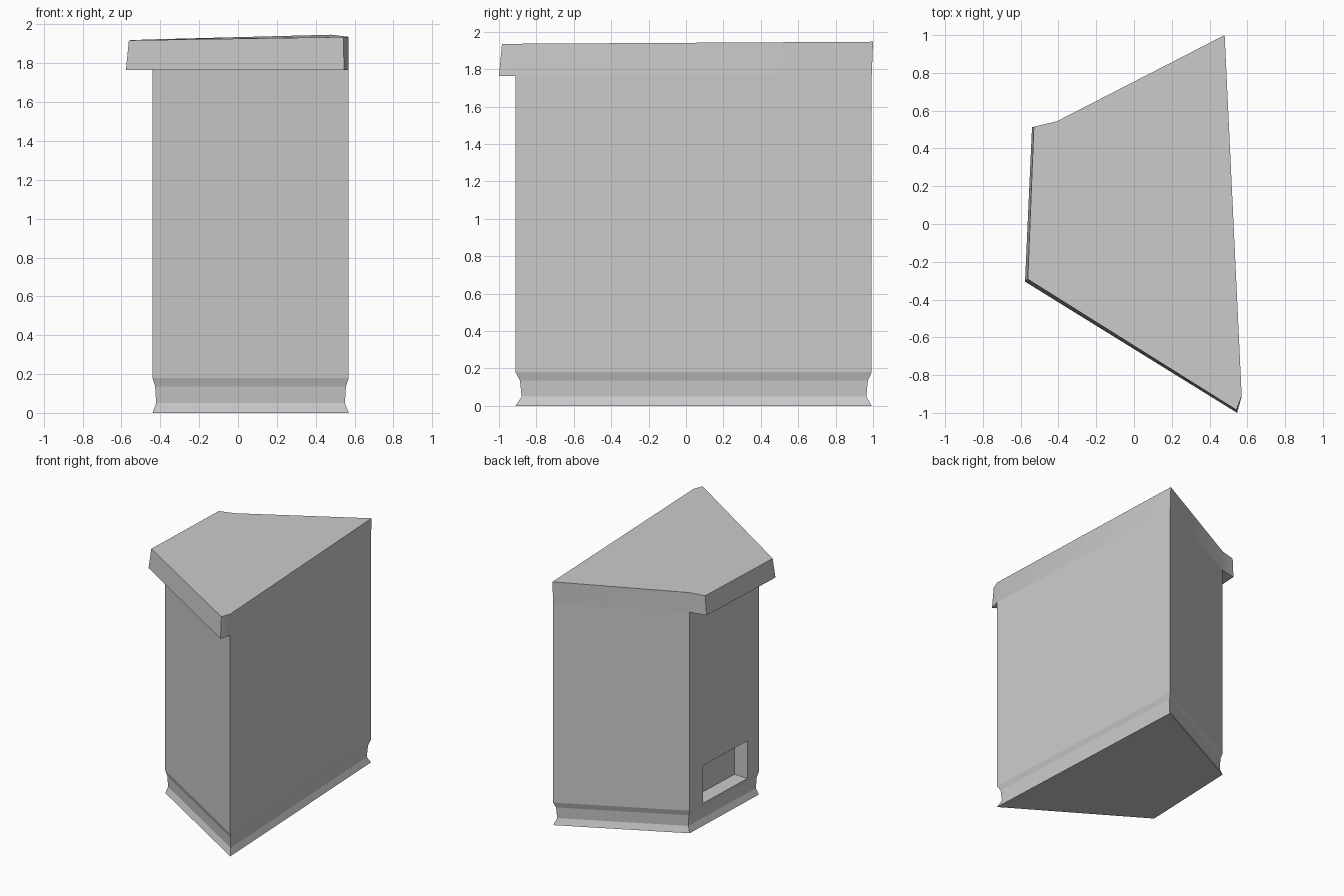
import bpy, bmesh
from mathutils import Vector

if "Cube" in bpy.data.objects:
    bpy.data.objects.remove(bpy.data.objects["Cube"])

# Plan corners, counter-clockwise: front left, front right, back right, back left
PLAN = [Vector(p) for p in ((-0.44, -0.29), (0.57, -0.912), (0.48, 0.993), (-0.41, 0.54))]
EAVE = 1.765


def inset(plan, d):
    """Mitred inward offset of a counter-clockwise outline."""
    out = []
    for i, p in enumerate(plan):
        a = (p - plan[i - 1]).normalized()
        b = (plan[(i + 1) % len(plan)] - p).normalized()
        n1, n2 = Vector((-a.y, a.x)), Vector((-b.y, b.x))
        out.append(p + (n1 + n2) * d / (1 + n1.dot(n2)))
    return out


def ring(bm, plan, z):
    return [bm.verts.new((p[0], p[1], z)) for p in plan]


def skin(bm, low, high):
    n = len(low)
    for i in range(n):
        j = (i + 1) % n
        bm.faces.new((low[i], low[j], high[j], high[i]))


def finish(bm, name):
    bmesh.ops.remove_doubles(bm, verts=bm.verts, dist=1e-4)
    bm.normal_update()
    mesh = bpy.data.meshes.new(name)
    bm.to_mesh(mesh)
    bm.free()
    ob = bpy.data.objects.new(name, mesh)
    bpy.context.collection.objects.link(ob)
    return ob


# Plinth: flared foot and grooved band
bm = bmesh.new()
rings = [ring(bm, inset(PLAN, d), z)
         for z, d in ((0, 0), (0.05, 0.018), (0.137, 0.013), (0.18, 0))]
for low, high in zip(rings, rings[1:]):
    skin(bm, low, high)
bm.faces.new(rings[0][::-1])
finish(bm, "plinth")

# Walls: front, right and back as plain panels, left with a recessed niche
bm = bmesh.new()
low, high = ring(bm, PLAN, 0.18), ring(bm, PLAN, EAVE)
for i in range(3):
    bm.faces.new((low[i], low[i + 1], high[i + 1], high[i]))

start, end = PLAN[3], PLAN[0]
along = (end - start).normalized()
inward = Vector((-along.y, along.x))


def wall_point(t, z, depth=0.0):
    p = start.lerp(end, t) + inward * depth
    return bm.verts.new((p.x, p.y, z))


def panel(*corners):
    bm.faces.new([wall_point(*c) for c in corners])


ts, zs = (0, 0.197, 0.836, 1), (0.18, 0.48, EAVE)
for i in range(3):
    for j in range(2):
        if (i, j) != (1, 0):
            panel((ts[i], zs[j]), (ts[i + 1], zs[j]), (ts[i + 1], zs[j + 1]), (ts[i], zs[j + 1]))
# Niche sides and back
hole = [(ts[1], zs[0]), (ts[2], zs[0]), (ts[2], zs[1]), (ts[1], zs[1])]
DEPTH = 0.117
for i in range(4):
    a, b = hole[i], hole[(i + 1) % 4]
    panel(a, b, (*b, DEPTH), (*a, DEPTH))
panel(*[(*c, DEPTH) for c in hole])
finish(bm, "walls")

# Roof slab: flush at right and back, overhanging at front and left
bm = bmesh.new()
under = ring(bm, [(-0.577, -0.305), (0.546, -1.0), PLAN[1], PLAN[2], PLAN[3], (-0.54, 0.512)], EAVE)
top = [bm.verts.new(c) for c in (
    (-0.562, -0.292, 1.918), (0.542, -0.984, 1.935), (0.57, -0.91, 1.936),
    (0.48, 1.0, 1.947), (-0.41, 0.543, 1.924), (-0.53, 0.515, 1.92))]
skin(bm, under, top)
bm.faces.new(top)
# Soffit under the overhang
inner = bm.verts.new((PLAN[0].x, PLAN[0].y, EAVE))
bm.faces.new((under[0], inner, under[2], under[1]))
bm.faces.new((under[0], under[5], under[4], inner))
roof = finish(bm, "roof")
bpy.context.view_layer.objects.active = roof
roof.select_set(True)
bpy.ops.object.shade_smooth_by_angle(angle=0.45)
